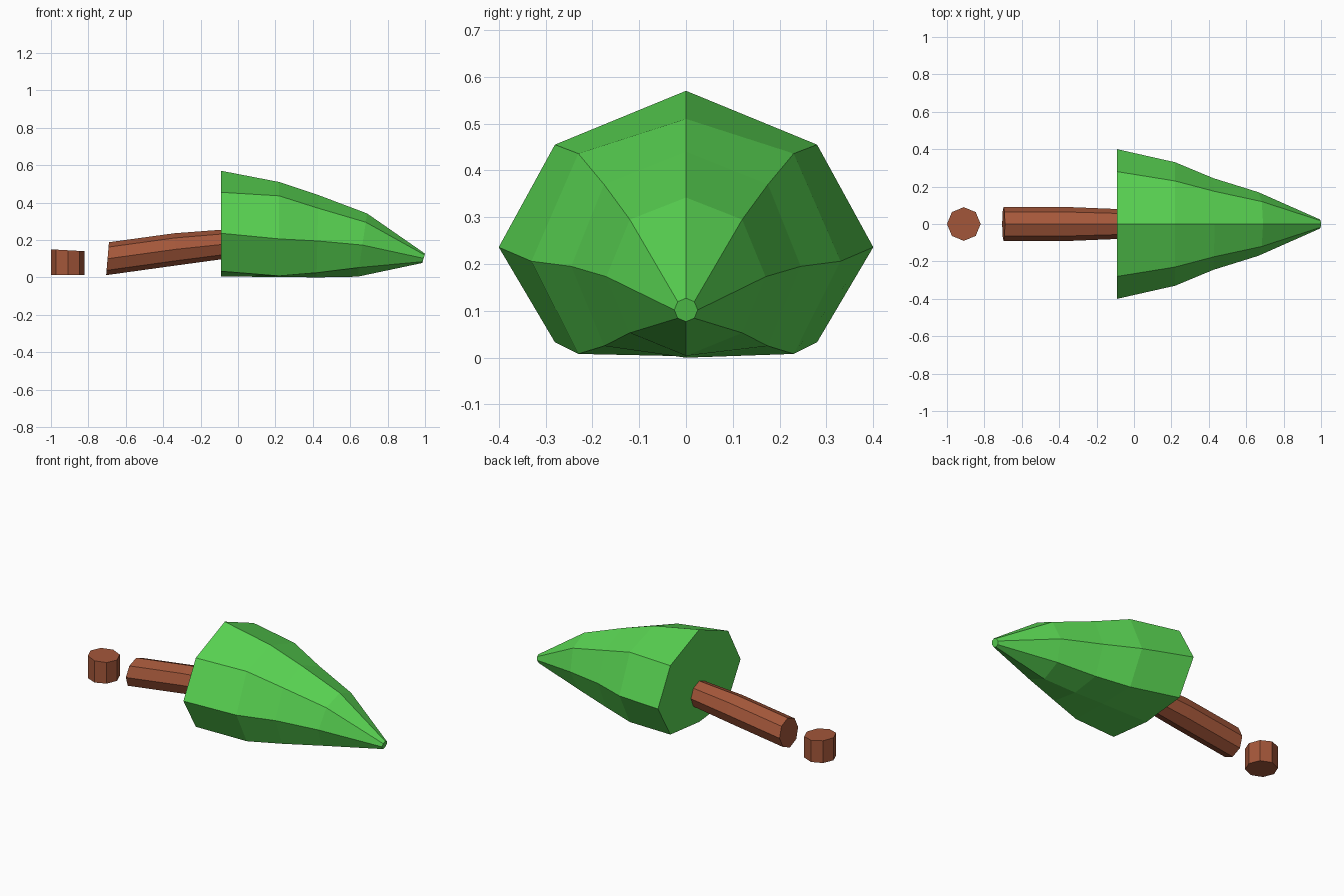
import bpy
import bmesh
from math import sin, cos, pi

cube = bpy.data.objects.get("Cube")
if cube:
    bpy.data.objects.remove(cube, do_unlink=True)


def make_material(name, rgb):
    mat = bpy.data.materials.new(name)
    mat.use_nodes = True
    colour = (*rgb, 1.0)
    mat.diffuse_color = colour
    mat.node_tree.nodes["Principled BSDF"].inputs["Base Color"].default_value = colour
    return mat


def loft(name, rings, mat):
    """Skin a list of equal-sized point rings and cap both ends, flat shaded."""
    bm = bmesh.new()
    loops = [[bm.verts.new(p) for p in ring] for ring in rings]
    count = len(loops[0])
    for a, b in zip(loops, loops[1:]):
        for i in range(count):
            j = (i + 1) % count
            bm.faces.new((a[i], a[j], b[j], b[i]))
    bm.faces.new(loops[0])
    bm.faces.new(loops[-1])
    bmesh.ops.recalc_face_normals(bm, faces=bm.faces)
    mesh = bpy.data.meshes.new(name)
    bm.to_mesh(mesh)
    bm.free()
    mesh.materials.append(mat)
    obj = bpy.data.objects.new(name, mesh)
    bpy.context.collection.objects.link(obj)
    return obj


def mirrored_ring(x_top, x_bottom, half):
    """Full ring from a top-to-bottom half outline of (y, z) points."""
    outline = half + [(-y, z) for y, z in reversed(half[1:-1])]
    top, bottom = half[0][1], half[-1][1]
    return [(x_bottom + (x_top - x_bottom) * (z - bottom) / (top - bottom), y, z)
            for y, z in outline]


def octagon_half(radius, centre, height):
    return [(radius * sin(i * pi / 4), centre + height * cos(i * pi / 4))
            for i in range(5)]


leaf_green = make_material("leaf green", (0.10, 0.66, 0.085))
bark_brown = make_material("bark brown", (0.37, 0.095, 0.042))

# Canopy: faceted cone lying on its side, flattened against the ground
canopy_rings = [
    mirrored_ring(-0.09, -0.09, [(0, 0.57), (0.28, 0.455), (0.4, 0.236), (0.28, 0.033), (0, 0.004)]),
    mirrored_ring(0.22, 0.22, [(0, 0.51), (0.23, 0.436), (0.33, 0.206), (0.23, 0.008), (0, 0.003)]),
    mirrored_ring(0.43, 0.42, [(0, 0.44), (0.175, 0.37), (0.245, 0.195), (0.175, 0.025), (0, 0)]),
    mirrored_ring(0.69, 0.64, [(0, 0.342), (0.12, 0.295), (0.17, 0.173), (0.12, 0.053), (0, 0.004)]),
    mirrored_ring(1.0, 0.985, octagon_half(0.025, 0.102, 0.025)),
]
loft("canopy", canopy_rings, leaf_green)

# Fallen trunk: slightly bent octagonal log running into the canopy
trunk_rings = [
    mirrored_ring(-0.69, -0.705, octagon_half(0.09, 0.1, 0.088)),
    mirrored_ring(-0.34, -0.33, octagon_half(0.09, 0.15, 0.086)),
    mirrored_ring(-0.088, -0.088, octagon_half(0.08, 0.176, 0.079)),
]
loft("trunk", trunk_rings, bark_brown)

# Stump: short upright octagon with a sloping cut
stump_rings = []
for base in (True, False):
    ring = []
    for i in range(8):
        c, s = cos(i * pi / 4), sin(i * pi / 4)
        z = 0.012 if base else 0.145 - 0.005 * c
        ring.append((-0.91 + 0.09 * c, 0.09 * s, z))
    stump_rings.append(ring)
loft("stump", stump_rings, bark_brown)
